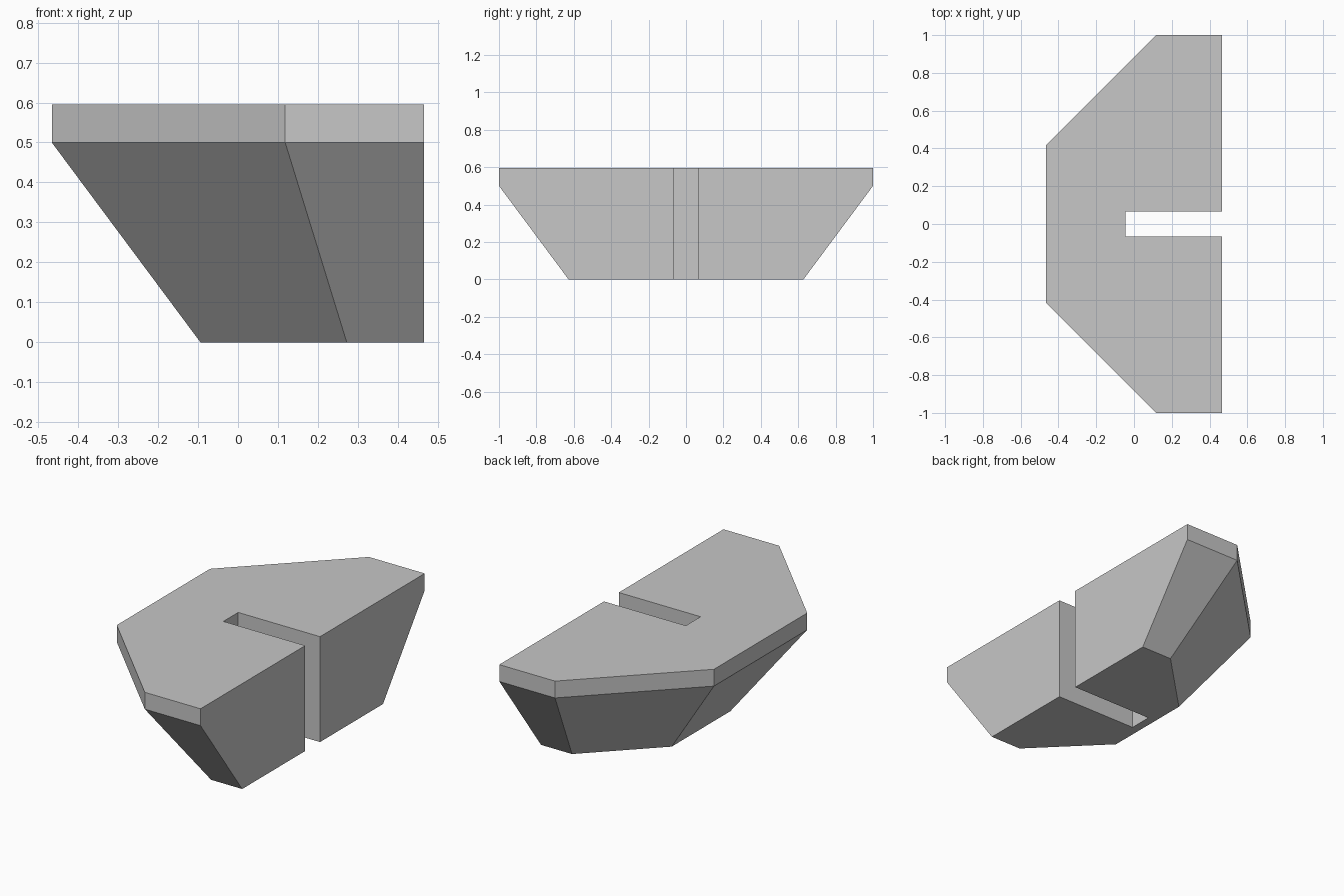
import bpy
import bmesh
import math

cube = bpy.data.objects.get("Cube")
if cube:
    bpy.data.objects.remove(cube, do_unlink=True)

# Plain grey material
GREY = (0.57, 0.57, 0.57, 1.0)
grey = bpy.data.materials.new("plain_grey")
grey.use_nodes = True
grey.diffuse_color = GREY
grey.node_tree.nodes["Principled BSDF"].inputs["Base Color"].default_value = GREY

# Overall sizes
HALF_X, HALF_Y = 0.466, 1.0
CHAMFER = 0.584            # 45 degree corner cut
SLOT_END, SLOT_HALF = -0.045, 0.066
TAPER = 0.372              # how far the sloped sides move in at the base
RIM_Z, TOP_Z = 0.5, 0.595


def outline(inset):
    """Slotted outline, its three outer sides moved inwards by inset."""
    shift = inset * math.tan(math.pi / 8)
    half = [
        (SLOT_END, SLOT_HALF),
        (HALF_X, SLOT_HALF),
        (HALF_X, HALF_Y - inset),
        (CHAMFER - HALF_X + shift, HALF_Y - inset),
        (inset - HALF_X, HALF_Y - CHAMFER - shift),
    ]
    return half + [(x, -y) for x, y in reversed(half)]


# Tapered block with an upright rim and a slot through its flat side
bm = bmesh.new()
rings = [
    [bm.verts.new((x, y, z)) for x, y in outline(inset)]
    for inset, z in ((TAPER, 0), (0, RIM_Z), (0, TOP_Z))
]
for low, high in zip(rings, rings[1:]):
    for i in range(len(low)):
        j = (i + 1) % len(low)
        bm.faces.new((low[i], low[j], high[j], high[i]))
bm.faces.new(rings[-1])
bm.faces.new(reversed(rings[0]))
bmesh.ops.recalc_face_normals(bm, faces=bm.faces)

mesh = bpy.data.meshes.new("slotted_block")
bm.to_mesh(mesh)
bm.free()
mesh.materials.append(grey)
block = bpy.data.objects.new("slotted_block", mesh)
bpy.context.collection.objects.link(block)
